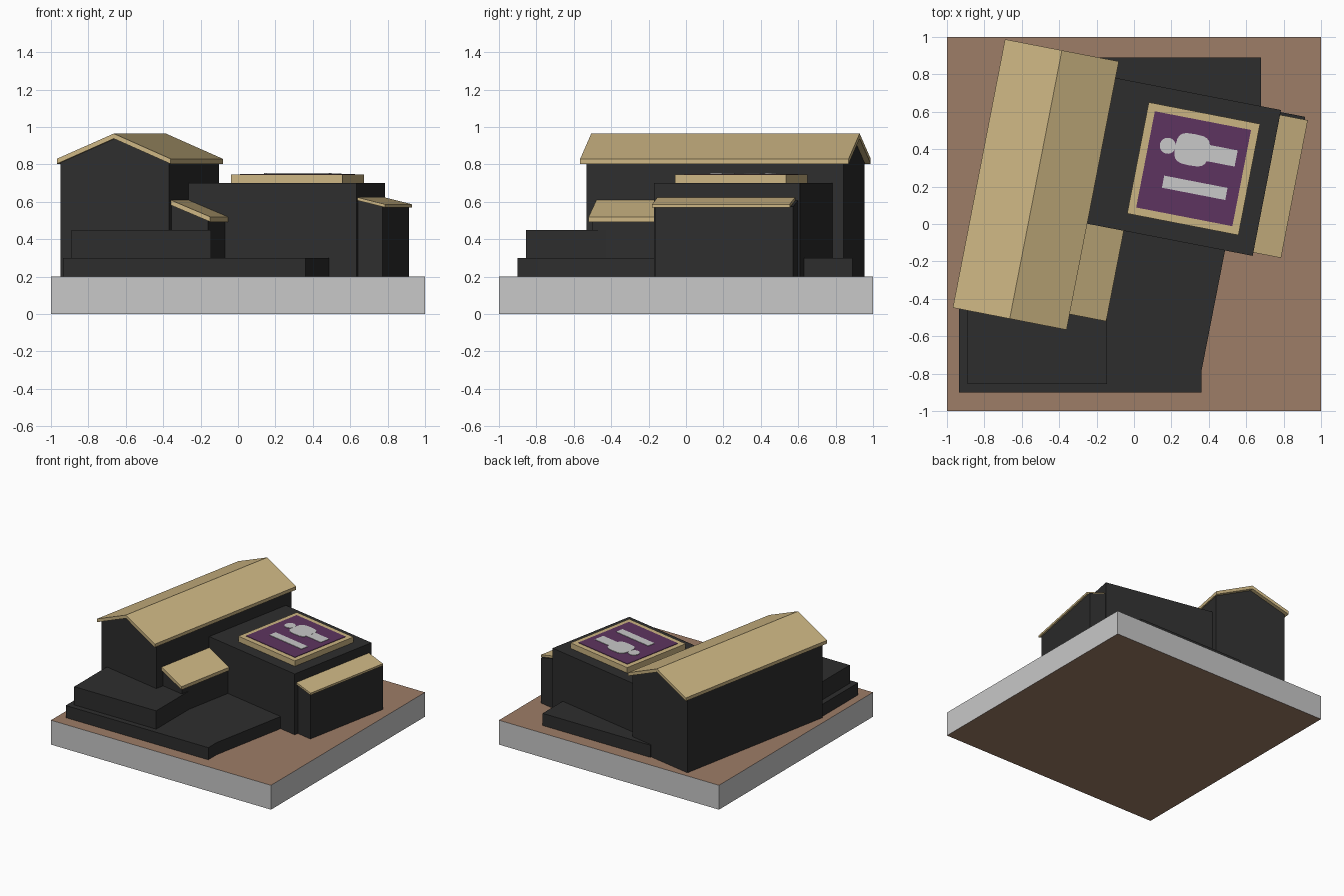
import bpy, bmesh, math
from mathutils import Matrix

if "Cube" in bpy.data.objects:
    bpy.data.objects.remove(bpy.data.objects["Cube"])


def material(name, rgb):
    m = bpy.data.materials.new(name)
    m.diffuse_color = (*rgb, 1)
    m.use_nodes = True
    m.node_tree.nodes["Principled BSDF"].inputs["Base Color"].default_value = m.diffuse_color
    return m


DARK = material("charcoal", (0.027, 0.027, 0.027))
TAN = material("sand_roof", (0.60, 0.46, 0.225))
BROWN = material("earth_brown", (0.34, 0.205, 0.135))
GREY = material("light_grey", (0.58, 0.58, 0.58))
PURPLE = material("purple", (0.11, 0.034, 0.116))

# The buildings share one frame, turned 11 degrees around the hall centre
TURN = Matrix.Translation((-0.525, 0.211, 0)) @ Matrix.Rotation(math.radians(-11), 4, 'Z')


def extrude(name, points, offset, mats, matrix=Matrix()):
    """Flat polygon swept along an offset vector."""
    bm = bmesh.new()
    face = bm.faces.new([bm.verts.new(p) for p in points])
    new = bmesh.ops.extrude_face_region(bm, geom=[face])
    bmesh.ops.translate(bm, vec=offset,
                        verts=[g for g in new["geom"] if isinstance(g, bmesh.types.BMVert)])
    bmesh.ops.recalc_face_normals(bm, faces=bm.faces)
    bm.transform(matrix)
    mesh = bpy.data.meshes.new(name)
    bm.to_mesh(mesh)
    bm.free()
    for m in mats:
        mesh.materials.append(m)
    ob = bpy.data.objects.new(name, mesh)
    bpy.context.collection.objects.link(ob)
    return ob


def slab(name, outline, z0, z1, mat, matrix=Matrix()):
    return extrude(name, [(x, y, z0) for x, y in outline], (0, 0, z1 - z0), [mat], matrix)


def rect(x0, x1, y0, y1):
    return [(x0, y0), (x1, y0), (x1, y1), (x0, y1)]


def prism(name, profile, b0, b1, mat):
    """x-z profile swept along the length of the turned frame."""
    return extrude(name, [(a, b0, z) for a, z in profile], (0, b1 - b0, 0), [mat], TURN)


# Base tile: grey sides, brown top and bottom
base = slab("base_tile", rect(-1, 1, -1, 1), 0, 0.2, GREY)
base.data.materials.append(BROWN)
for p in base.data.polygons:
    p.material_index = int(abs(p.normal.z) > 0.5)

# Terraces
slab("lower_terrace", [(-0.935, -0.9), (0.36, -0.9), (0.36, -0.79), (0.485, -0.15),
                       (0.68, 0.5), (0.68, 0.89), (-0.3, 0.89), (-0.3, 0), (-0.935, -0.41)],
     0.2, 0.3, DARK)
slab("upper_terrace", rect(-0.89, -0.145, -0.855, -0.42), 0.3, 0.45, DARK)

# Gabled hall
prism("hall_walls", [(-0.295, 0.2), (0.295, 0.2), (0.295, 0.81), (0, 0.938), (-0.295, 0.81)],
      -0.70, 0.70, DARK)
prism("hall_roof", [(-0.31, 0.803), (0, 0.938), (0.31, 0.803), (0.31, 0.83),
                    (0, 0.965), (-0.31, 0.83)], -0.731, 0.731, TAN)

# Flat-roofed block
slab("main_block", rect(0.29, 1.211, -0.153, 0.641), 0.2, 0.70, DARK, TURN)


# Lean-to wings: walls with a sloping roof plate
def lean_to(name, a0, a1, b0, b1, wall_a1, wall_b0, wall_b1, high, low, thick):
    slope = (low - high) / (a1 - a0)
    wall_low = high - thick + slope * (wall_a1 - a0)
    prism(name + "_walls", [(a0, 0.2), (wall_a1, 0.2), (wall_a1, wall_low),
                            (a0, high - thick)], wall_b0, wall_b1, DARK)
    prism(name + "_roof", [(a0, high - thick), (a1, low - thick), (a1, low), (a0, high)],
          b0, b1, TAN)


lean_to("porch", 0.293, 0.509, -0.646, -0.15, 0.495, -0.63, -0.15, 0.61, 0.52, 0.027)
lean_to("side_wing", 1.209, 1.362, -0.135, 0.615, 1.345, -0.12, 0.63, 0.625, 0.587, 0.017)

# Roof panel with a purple field and plain pale shapes
A, B = 0.812, 0.244
slab("panel_frame", rect(A - 0.303, A + 0.303, B - 0.303, B + 0.303), 0.70, 0.745, TAN, TURN)
slab("panel_field", rect(A - 0.262, A + 0.262, B - 0.262, B + 0.262), 0.745, 0.749, PURPLE, TURN)


def disc(name, a, b, ra, rb, power=1.0):
    pts = []
    for i in range(20):
        c, s = math.cos(math.tau * i / 20), math.sin(math.tau * i / 20)
        pts.append((a + ra * math.copysign(abs(c) ** power, c),
                    b + rb * math.copysign(abs(s) ** power, s)))
    slab(name, pts, 0.748, 0.753, GREY, TURN)


disc("figure_head", 0.653, 0.338, 0.043, 0.043)
disc("figure_body", 0.785, 0.342, 0.092, 0.085, 0.6)
slab("figure_legs", rect(0.86, 1.025, 0.297, 0.385), 0.748, 0.7525, GREY, TURN)
slab("panel_stripe", rect(0.665, 1.01, 0.112, 0.178), 0.748, 0.753, GREY, TURN)
